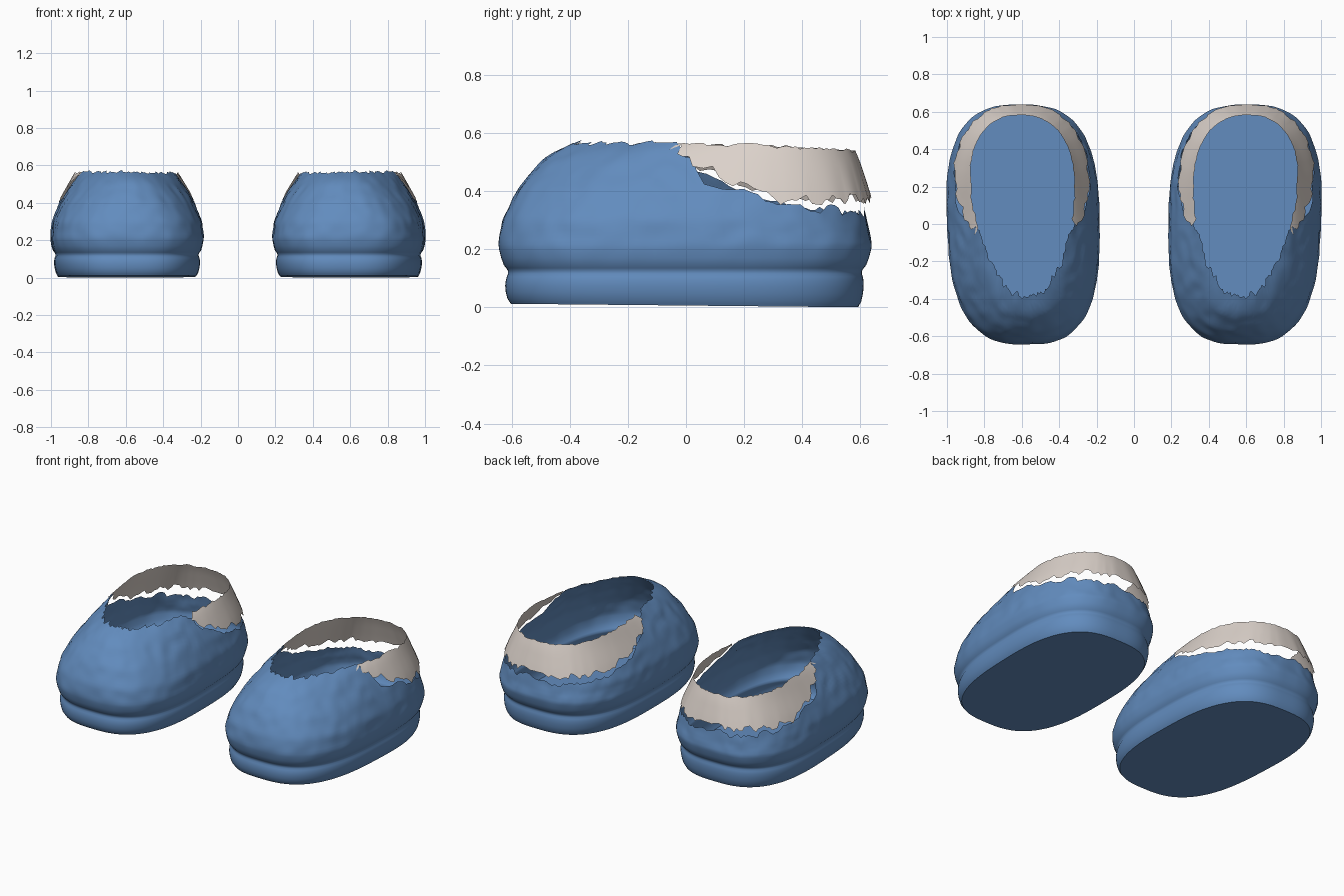
import bpy, bmesh, math, random
from mathutils import Vector, noise

random.seed(4)
if "Cube" in bpy.data.objects:
    bpy.data.objects.remove(bpy.data.objects["Cube"])

COLUMNS = 160
CENTER_X = 0.592


def make_material(name, color):
    mat = bpy.data.materials.new(name)
    mat.use_nodes = True
    mat.diffuse_color = color
    bsdf = mat.node_tree.nodes["Principled BSDF"]
    bsdf.inputs["Base Color"].default_value = color
    bsdf.inputs["Roughness"].default_value = 0.8
    return mat


blue = make_material("slipper blue", (0.122, 0.262, 0.515, 1))
cream = make_material("lining cream", (0.72, 0.65, 0.60, 1))

# Height, half width, toe reach, heel reach, taper towards the toe, squareness
SECTIONS = [
    (0.00, 0.365, 0.600, 0.590, 0.02, 2.8),
    (0.02, 0.380, 0.617, 0.605, 0.02, 2.8),
    (0.07, 0.389, 0.623, 0.612, 0.02, 2.8),
    (0.105, 0.387, 0.618, 0.610, 0.02, 2.8),
    (0.125, 0.376, 0.607, 0.600, 0.02, 2.8),
    (0.145, 0.397, 0.630, 0.623, 0.02, 2.8),
    (0.21, 0.409, 0.645, 0.640, 0.02, 2.8),
    (0.30, 0.397, 0.630, 0.622, 0.03, 2.7),
    (0.40, 0.360, 0.582, 0.608, 0.06, 2.5),
    (0.50, 0.303, 0.500, 0.590, 0.13, 2.35),
    (0.545, 0.275, 0.438, 0.578, 0.20, 2.25),
    (0.575, 0.254, 0.360, 0.570, 0.26, 2.2),
]
# Edge heights along the length of the shoe
BODY_RIM = [(-0.4, 0.566), (-0.05, 0.56), (0, 0.53), (0.07, 0.435),
            (0.2, 0.395), (0.4, 0.345), (0.64, 0.32)]
CUFF_BOTTOM = [(-0.05, 0.56), (0.05, 0.475), (0.2, 0.42), (0.35, 0.365), (0.64, 0.37)]
CUFF_TOP = [(-0.05, 0.562), (0.3, 0.556), (0.58, 0.538)]


def lookup(table, key):
    """Linear interpolation of the rows of a table."""
    if key <= table[0][0]:
        return table[0][1:]
    for a, b in zip(table, table[1:]):
        if key <= b[0]:
            t = (key - a[0]) / (b[0] - a[0])
            return tuple(p + (q - p) * t for p, q in zip(a[1:], b[1:]))
    return table[-1][1:]


def smooth_section(z):
    near = [lookup(SECTIONS, z + d) for d in (-0.01, 0, 0.01)]
    return [sum(v) / 3 for v in zip(*near)]


def wall(angle, z, flare=0.0):
    """Point on the shoe wall at an angle (0 = outer side, 90 = heel)."""
    w, toe, heel, taper, square = smooth_section(z)
    c, s = math.cos(angle), math.sin(angle)
    x = math.copysign(abs(c) ** (2 / square), c)
    v = math.copysign(abs(s) ** (2 / square), s)
    y = (heel - toe) / 2 + v * (heel + toe) / 2
    # The toe turns slightly inward
    p = Vector((x * w * (1 + taper * v) + 0.016 * v, y, z))
    return p + Vector((c, s, 0)) * flare


def edge_height(angle, table):
    """Height at which the wall meets a sloping edge."""
    z = 0.45
    for _ in range(14):
        z = (z + lookup(table, wall(angle, z).y)[0]) / 2
    return z


def ragged(angle, amount, seed):
    """Torn edge: broad waves with some fine teeth."""
    wave = noise.noise((math.cos(angle) * 7, math.sin(angle) * 7, seed))
    return amount * (wave * 1.1 + random.uniform(-0.5, 0.5))


def finish(bm, name, mat):
    bmesh.ops.recalc_face_normals(bm, faces=bm.faces)
    mesh = bpy.data.meshes.new(name)
    bm.to_mesh(mesh)
    bm.free()
    mesh.materials.append(mat)
    obj = bpy.data.objects.new(name, mesh)
    bpy.context.collection.objects.link(obj)
    mirror = obj.modifiers.new("second_shoe", "MIRROR")
    mirror.use_mirror_merge = False
    bpy.context.view_layer.objects.active = obj
    obj.select_set(True)
    bpy.ops.object.shade_smooth_by_angle(angle=math.radians(50))
    obj.select_set(False)


def grid_faces(bm, columns, closed):
    pairs = list(zip(columns, columns[1:]))
    if closed:
        pairs.append((columns[-1], columns[0]))
    for a, b in pairs:
        for i in range(len(a) - 1):
            bm.faces.new((a[i], b[i], b[i + 1], a[i + 1]))


def build_body():
    """Sole, groove and padded upper as one open shell with a ragged rim."""
    bm = bmesh.new()
    low_rows = [0, 0.008, 0.02, 0.045, 0.07, 0.09, 0.105, 0.115, 0.125,
                0.135, 0.145, 0.17, 0.2]
    upper_steps = 22
    columns = []
    for k in range(COLUMNS):
        angle = 2 * math.pi * k / COLUMNS
        rim = edge_height(angle, BODY_RIM)
        rim += ragged(angle, 0.022 if rim < 0.54 else 0.011, 1)
        heights = low_rows + [0.2 + (rim - 0.2) * (i + 1) / upper_steps
                              for i in range(upper_steps)]
        column = []
        for z in heights:
            p = wall(angle, z)
            # Soft pebbled dents on the upper
            if z > 0.15:
                out = Vector((math.cos(angle), math.sin(angle), 0.5 if z > 0.4 else 0))
                p += out * 0.006 * noise.noise(p * 15) * min(1, (z - 0.15) / 0.1)
            # Sole tips up very slightly at the toe
            p.z += max(0, 1 - z / 0.1) * (0.006 - 0.01 * p.y)
            p.x += CENTER_X
            column.append(bm.verts.new(p))
        columns.append(column)
    grid_faces(bm, columns, True)
    bm.faces.new([c[0] for c in columns])
    finish(bm, "slipper_body", blue)


def build_cuff():
    """Thin torn lining band around the heel, leaning inward at the top."""
    bm = bmesh.new()
    columns = []
    start, end = math.radians(-12), math.radians(186)
    count = 90
    for k in range(count + 1):
        angle = start + (end - start) * k / count
        top = edge_height(angle, CUFF_TOP) + ragged(angle, 0.008, 2)
        bottom = edge_height(angle, CUFF_BOTTOM) + ragged(angle, 0.028, 3)
        bottom = min(bottom, top - 0.004)
        back = max(0, math.sin(angle)) ** 4
        column = []
        for i in range(8):
            t = i / 7
            flare = 0.003 + (1 - t) * (0.004 + 0.02 * back)
            p = wall(angle, bottom + (top - bottom) * t, flare)
            p.x += CENTER_X
            column.append(bm.verts.new(p))
        columns.append(column)
    grid_faces(bm, columns, False)
    finish(bm, "heel_cuff", cream)


build_body()
build_cuff()
